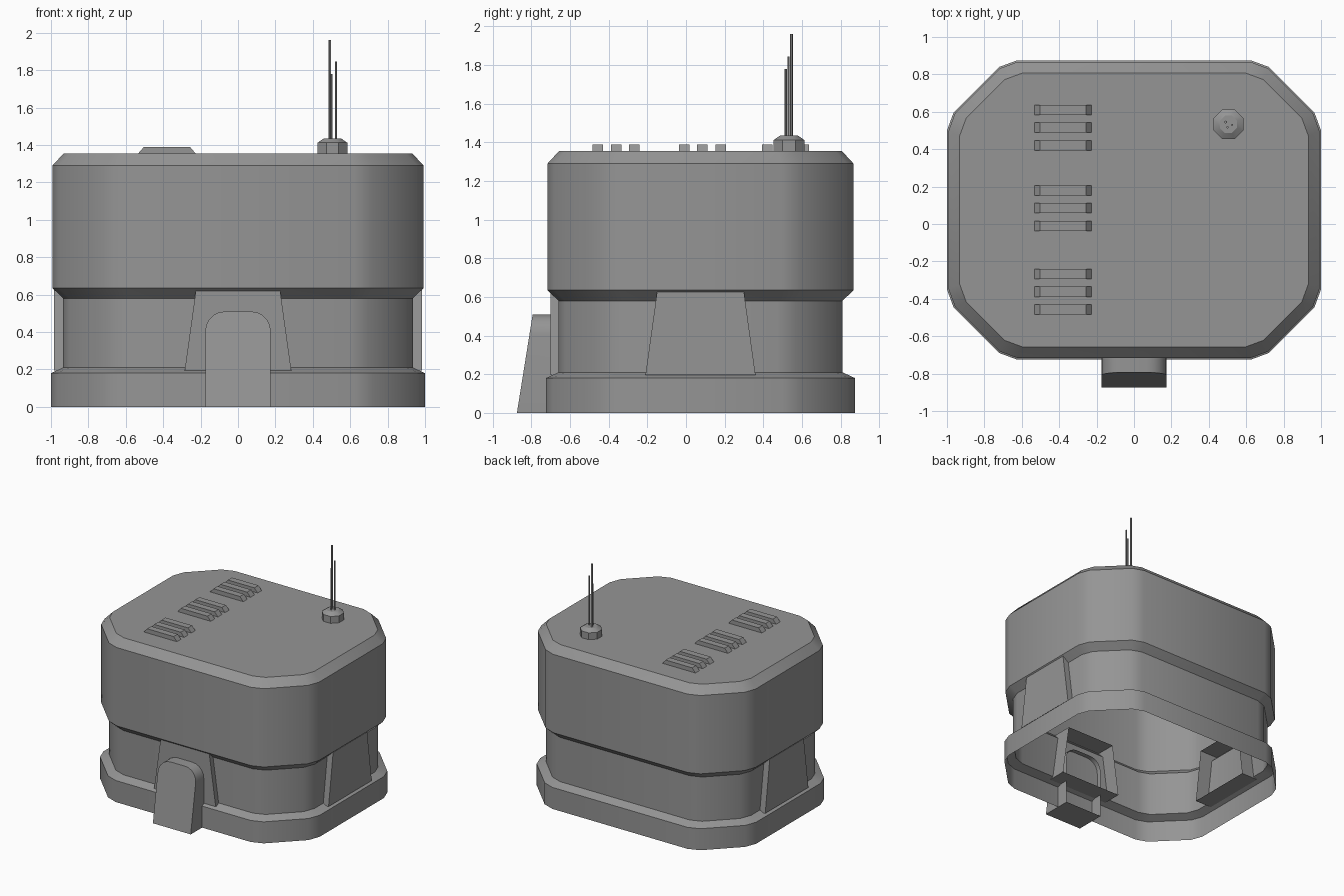
import bpy, bmesh, math
from mathutils import Matrix

if "Cube" in bpy.data.objects:
    bpy.data.objects.remove(bpy.data.objects["Cube"], do_unlink=True)

GREY = (0.3, 0.3, 0.3, 1)
grey = bpy.data.materials.new("plain_grey")
grey.use_nodes = True
grey.diffuse_color = GREY
grey.node_tree.nodes["Principled BSDF"].inputs["Base Color"].default_value = GREY

CENTRE_Y = 0.075


def finish(name, bm):
    mesh = bpy.data.meshes.new(name)
    bm.to_mesh(mesh)
    bm.free()
    mesh.materials.append(grey)
    mesh.shade_smooth()
    mesh.set_sharp_from_angle(angle=math.radians(28))
    obj = bpy.data.objects.new(name, mesh)
    bpy.context.collection.objects.link(obj)
    return obj


def loft(name, rings, cap_start=False, cap_end=True):
    """Bridge equal-length rings of points into one skin."""
    bm = bmesh.new()
    loops = [[bm.verts.new(p) for p in ring] for ring in rings]
    for low, high in zip(loops, loops[1:]):
        for i in range(len(low)):
            j = (i + 1) % len(low)
            bm.faces.new((low[i], low[j], high[j], high[i]))
    if cap_start:
        bm.faces.new(loops[0][::-1])
    if cap_end:
        bm.faces.new(loops[-1])
    return finish(name, bm)


def outline(inset, z):
    """Rectangle with softened cut corners, shrunk by inset."""
    a, b, cut = 1 - inset, 0.8 - inset, 0.375 - 0.586 * inset
    soft, run = 0.035, 0.095
    quarter = [(a, b - cut), (a - soft, b - cut + run),
               (a - cut + run, b - soft), (a - cut, b)]
    pts = quarter + [(-x, y) for x, y in quarter[::-1]]
    pts += [(-x, -y) for x, y in pts]
    return [(x, y + CENTRE_Y, z) for x, y in pts]


# Hollow body with base plinth, recessed waist and overhanging upper storey
levels = [(0, 0), (0, 0.18), (0.065, 0.21), (0.065, 0.58),
          (0.008, 0.635), (0.008, 1.29), (0.068, 1.355)]
loft("body_shell", [outline(inset, z) for inset, z in levels])

# Tapered buttresses on the front and both sides, open at the back
panel = [(-0.285, 0.195), (0.285, 0.195), (0.225, 0.625), (-0.225, 0.625)]
for name, angle, reach in (("front_buttress", 0, 0.777),
                           ("left_buttress", 90, 0.985),
                           ("right_buttress", -90, 0.985)):
    buttress = loft(name, [[(x, -d, z) for x, z in panel]
                           for d in (reach - 0.17, reach)])
    buttress.data.transform(Matrix.Translation((0, CENTRE_Y, 0))
                            @ Matrix.Rotation(math.radians(angle), 4, "Z"))

# Leaning door with rounded top corners
half, top, radius = 0.175, 0.51, 0.105
arc = [math.radians(18 * i) for i in range(6)]
side = [(half - radius + radius * math.cos(t), top - radius + radius * math.sin(t))
        for t in arc]
arch = [(-half, 0), (half, 0)] + side + [(-x, z) for x, z in side[::-1]]
loft("front_door", [[(x, -0.62, z) for x, z in arch],
                    [(x, -0.875 + 0.16 * z, z) for x, z in arch]])

# Three groups of three roof vent slats
for group, start in enumerate((0.42, -0.01, -0.457)):
    for i in range(3):
        y = start + 0.095 * i
        rings = []
        for slope, z in ((0, 1.353), (0.032, 1.39)):
            x0, x1 = -0.535 + slope, -0.225 - slope
            rings.append([(x0, y - 0.027, z), (x1, y - 0.027, z),
                          (x1, y + 0.027, z), (x0, y + 0.027, z)])
        loft(f"roof_vent_{group + 1}_{i + 1}", rings)


def column(name, x, y, sides, sections):
    turn = math.pi / sides
    loft(name, [[(x + r * math.cos(turn + 2 * turn * i),
                  y + r * math.sin(turn + 2 * turn * i), z)
                 for i in range(sides)] for r, z in sections])


# Eight-sided antenna mount and its three rods
column("antenna_mount", 0.505, 0.533, 8,
       [(0.086, 1.35), (0.086, 1.412), (0.05, 1.435)])
for i, (x, y, tip, r) in enumerate(((0.49, 0.545, 1.96, 0.008),
                                    (0.525, 0.53, 1.845, 0.006),
                                    (0.5, 0.517, 1.78, 0.006))):
    column(f"antenna_rod_{i + 1}", x, y, 6, [(r, 1.42), (r, tip)])
